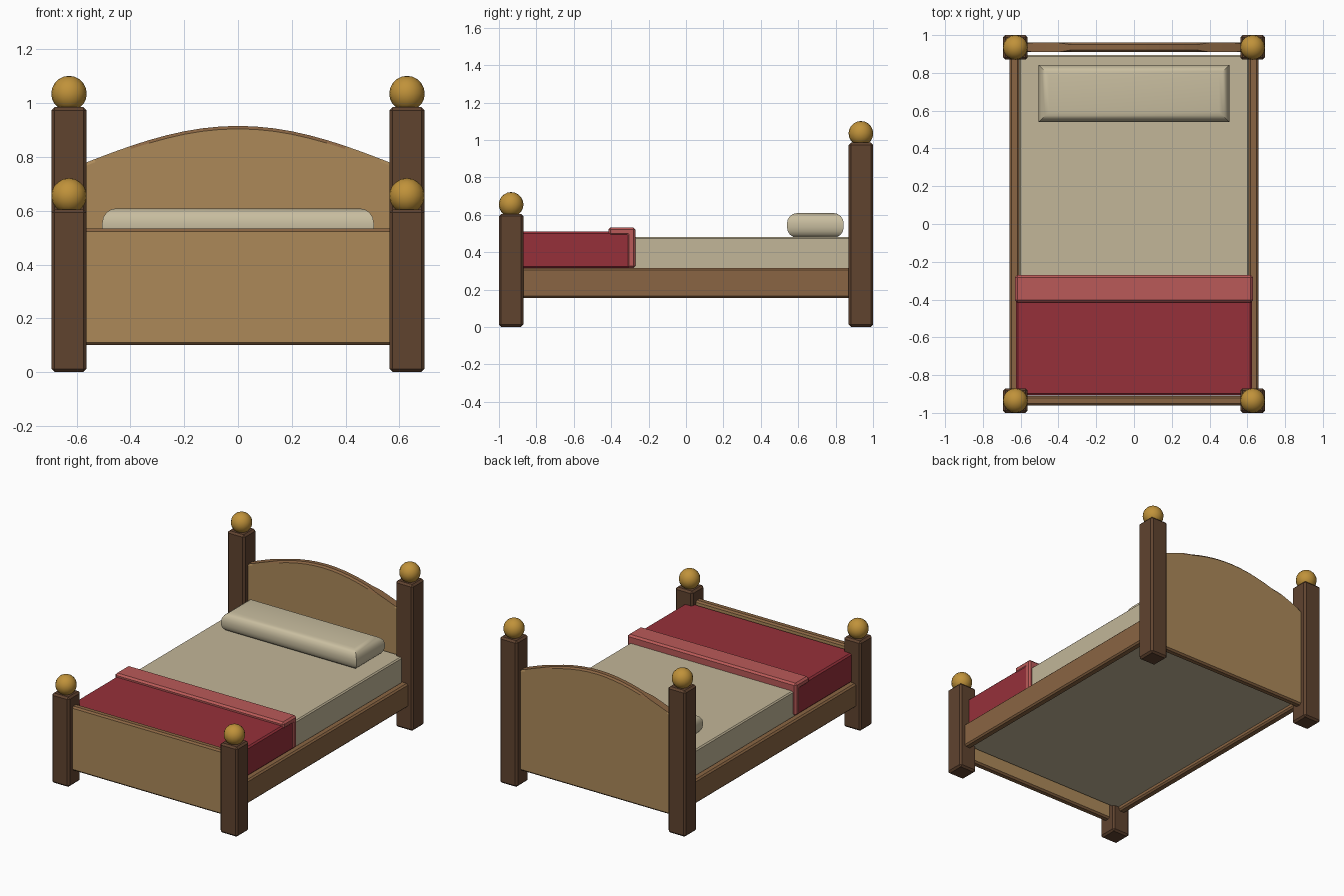
import bpy, bmesh, math

if "Cube" in bpy.data.objects:
    bpy.data.objects.remove(bpy.data.objects["Cube"])


def material(name, hex_code):
    def lin(c):
        return c / 12.92 if c <= 0.04045 else ((c + 0.055) / 1.055) ** 2.4
    m = bpy.data.materials.new(name)
    m.diffuse_color = [lin(int(hex_code[i:i + 2], 16) / 255) for i in (0, 2, 4)] + [1]
    m.use_nodes = True
    m.node_tree.nodes["Principled BSDF"].inputs["Base Color"].default_value = m.diffuse_color
    return m


DARK = material("dark wood", "60432F")
TRIM = material("mid wood", "8A6543")
PANEL = material("light wood", "AC8959")
GOLD = material("brass", "C0923A")
SHEET = material("sheet cream", "C2B698")
PILLOW = material("pillow cream", "C8BD9F")
RED = material("blanket red", "96303A")
PINK = material("fold pink", "BA5A58")


def finish(bm, name, *mats):
    bmesh.ops.recalc_face_normals(bm, faces=bm.faces)
    me = bpy.data.meshes.new(name)
    bm.to_mesh(me)
    bm.free()
    ob = bpy.data.objects.new(name, me)
    bpy.context.collection.objects.link(ob)
    for m in mats:
        me.materials.append(m)
    return ob


def bevel(bm, edges, width, segments=1):
    bmesh.ops.bevel(bm, geom=edges, offset=width, segments=segments,
                    profile=0.5, affect='EDGES')


def box_mesh(x, y, z):
    """Box from (min, max) ranges."""
    bm = bmesh.new()
    bmesh.ops.create_cube(bm, size=1)
    for v in bm.verts:
        v.co = [r[0] if c < 0 else r[1] for c, r in zip(v.co, (x, y, z))]
    return bm


def box(name, x, y, z, mat, width):
    bm = box_mesh(x, y, z)
    bevel(bm, bm.edges[:], width)
    return finish(bm, name, mat)


def prism(points, axis, lo, hi):
    """Extrude a closed 2D outline along x (y,z points) or y (x,z points)."""
    bm = bmesh.new()
    def place(p, t):
        return (t, p[0], p[1]) if axis == 'x' else (p[0], t, p[1])
    face = bm.faces.new([bm.verts.new(place(p, lo)) for p in points])
    ext = bmesh.ops.extrude_face_region(bm, geom=[face])
    for v in ext["geom"]:
        if isinstance(v, bmesh.types.BMVert):
            v.co[0 if axis == 'x' else 1] = hi
    return bm


def board(name, points, y):
    """Panel with light faces and a darker chamfered rim."""
    bm = prism(points, 'y', y - 0.025, y + 0.025)
    rim = [e for e in bm.edges if abs(e.verts[0].co.y - e.verts[1].co.y) < 1e-6]
    bevel(bm, rim, 0.011)
    bm.normal_update()
    for f in bm.faces:
        f.material_index = 0 if abs(f.normal.y) > 0.9 else 1
    finish(bm, name, PANEL, TRIM)


# Posts with ball finials
PX, PY, H = 0.628, 0.935, 0.065
for sx, side in ((-1, "left"), (1, "right")):
    for sy, end, top in ((-1, "front", 0.605), (1, "back", 0.985)):
        cx, cy = sx * PX, sy * PY
        box(f"{end}_{side}_post", (cx - H, cx + H), (cy - H, cy + H), (0, top), DARK, 0.012)
        bm = bmesh.new()
        bmesh.ops.create_uvsphere(bm, u_segments=16, v_segments=10, radius=0.066)
        bmesh.ops.translate(bm, verts=bm.verts, vec=(cx, cy, top + 0.05))
        for f in bm.faces:
            f.smooth = True
        finish(bm, f"{end}_{side}_ball", GOLD)
    # Side rail
    rx = sx * 0.632
    box(f"{side}_rail", (rx - 0.026, rx + 0.026), (-0.9, 0.9), (0.155, 0.315), TRIM, 0.01)

# Arched headboard and straight footboard
W, N = 0.6, 18
arch = [(W - 2 * W * i / N, 0.765 + 0.15 * math.cos(math.pi * (0.5 - i / N)))
        for i in range(N + 1)]
board("headboard", [(-W, 0.1), (W, 0.1)] + arch, PY)
board("footboard", [(-W, 0.1), (W, 0.1), (W, 0.533), (-W, 0.533)], -PY)

# Mattress
box("mattress", (-0.61, 0.61), (-0.895, 0.895), (0.18, 0.48), SHEET, 0.008)

# Pillow: rounded along its horizontal edges, mitred corners
bm = box_mesh((-0.505, 0.505), (0.54, 0.843), (0.477, 0.609))
bevel(bm, [e for e in bm.edges if abs(e.verts[0].co.z - e.verts[1].co.z) < 1e-6], 0.055, 4)
pillow = finish(bm, "pillow", PILLOW)
bpy.context.view_layer.objects.active = pillow
pillow.select_set(True)
bpy.ops.object.shade_smooth_by_angle(angle=math.radians(35))

# Blanket and its turned-back fold
box("blanket", (-0.625, 0.625), (-0.908, -0.29), (0.313, 0.51), RED, 0.01)
fold = [(-0.415, 0.487), (-0.317, 0.487), (-0.317, 0.315),
        (-0.27, 0.315), (-0.27, 0.533), (-0.415, 0.533)]
bm = prism(fold, 'x', -0.63, 0.63)
bevel(bm, bm.edges[:], 0.012)
finish(bm, "blanket_fold", PINK)
